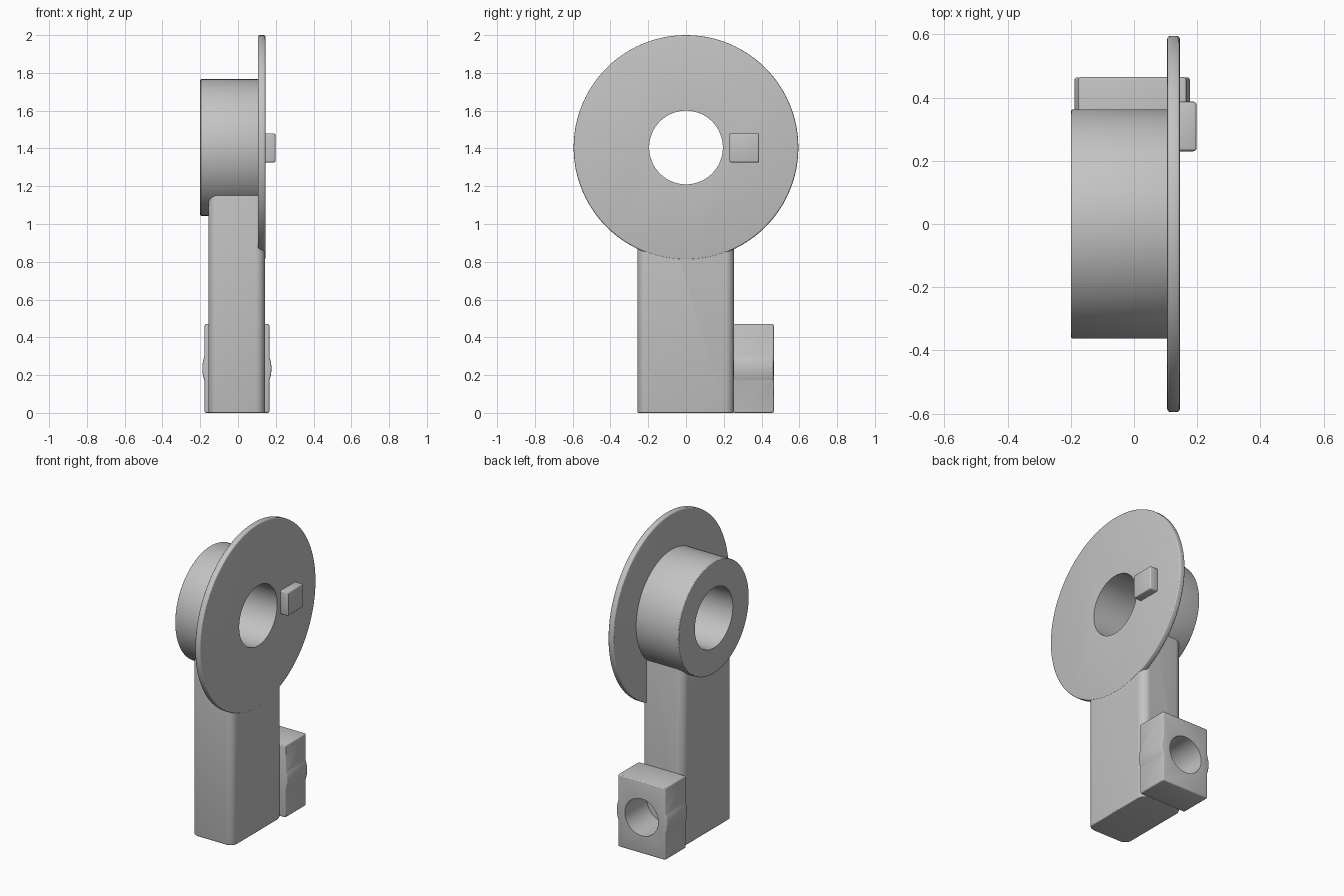
import bpy, bmesh, math
from mathutils import Matrix, Vector

old = bpy.data.objects.get("Cube")
if old:
    bpy.data.objects.remove(old, do_unlink=True)

grey = bpy.data.materials.new("plain_grey")
grey.use_nodes = True
colour = (0.55, 0.55, 0.55, 1)
grey.diffuse_color = colour
grey.node_tree.nodes["Principled BSDF"].inputs["Base Color"].default_value = colour


def finish(name, bm):
    mesh = bpy.data.meshes.new(name)
    bm.to_mesh(mesh)
    bm.free()
    mesh.materials.append(grey)
    ob = bpy.data.objects.new(name, mesh)
    bpy.context.collection.objects.link(ob)
    return ob


def box(name, low, high, edge=0.01, corner=0):
    """Box between two corners, with rounded upright corners and eased edges."""
    low, high = Vector(low), Vector(high)
    bm = bmesh.new()
    bmesh.ops.create_cube(bm, size=1)
    for v in bm.verts:
        v.co = (low + high) / 2 + v.co * (high - low)
    if corner:
        upright = [e for e in bm.edges if abs(e.verts[0].co.z - e.verts[1].co.z) > 0.1]
        bmesh.ops.bevel(bm, geom=upright, offset=corner, segments=8,
                        profile=0.5, affect='EDGES')
    sharp = [e for e in bm.edges if e.calc_face_angle(0) > 1]
    bmesh.ops.bevel(bm, geom=sharp, offset=edge, segments=3,
                    profile=0.5, affect='EDGES')
    return finish(name, bm)


def rod(name, axis, start, end, radius, centre, edge=0):
    """Cylinder along X or Y; centre gives its other horizontal place and height."""
    bm = bmesh.new()
    bmesh.ops.create_cone(bm, cap_ends=True, segments=96, radius1=radius,
                          radius2=radius, depth=end - start)
    if edge:
        rims = [e for e in bm.edges if e.calc_face_angle(0) > 1]
        bmesh.ops.bevel(bm, geom=rims, offset=edge, segments=3,
                        profile=0.5, affect='EDGES')
    mid = (start + end) / 2
    if axis == 'X':
        place, turn = (mid, centre[0], centre[1]), 'Y'
    else:
        place, turn = (centre[0], mid, centre[1]), 'X'
    bm.transform(Matrix.Translation(place) @ Matrix.Rotation(math.pi / 2, 4, turn))
    return finish(name, bm)


def combine(ob, other, operation):
    mod = ob.modifiers.new(operation.lower(), 'BOOLEAN')
    mod.operation = operation
    mod.solver = 'EXACT'
    mod.object = other
    bpy.context.view_layer.objects.active = ob
    bpy.ops.object.modifier_apply(modifier=mod.name)


# Main solids
eye = (0, 1.405)
arm = box("arm", (-0.157, -0.258, 0), (0.143, 0.255, 1.4), 0.008, 0.05)
hub = rod("hub", 'X', -0.2, 0.12, 0.362, eye, 0.006)
flange = rod("flange", 'X', 0.105, 0.145, 0.595, eye, 0.01)
key = box("key", (0.135, 0.23, 1.325), (0.198, 0.387, 1.48))

# Side lug with a rounded swelling around its bore
lug_centre = (-0.006, 0.235)
lug = box("side_lug", (-0.177, 0.25, 0), (0.166, 0.465, 0.47))
swelling = rod("lug_swelling", 'Y', 0.251, 0.464, 0.183, lug_centre, 0.01)
combine(lug, swelling, 'UNION')

# Bores
main_bore = rod("main_bore", 'X', -0.5, 0.5, 0.195, eye)
lug_bore = rod("lug_bore", 'Y', 0.238, 0.7, 0.12, lug_centre)
for part in (arm, hub, flange):
    combine(part, main_bore, 'DIFFERENCE')
for part in (arm, lug):
    combine(part, lug_bore, 'DIFFERENCE')
for helper in (swelling, main_bore, lug_bore):
    bpy.data.objects.remove(helper, do_unlink=True)

# Smooth curved faces, keep edges crisp
bpy.ops.object.select_all(action='DESELECT')
for part in (arm, hub, flange, key, lug):
    part.select_set(True)
bpy.context.view_layer.objects.active = arm
bpy.ops.object.shade_smooth_by_angle(angle=math.radians(25))
